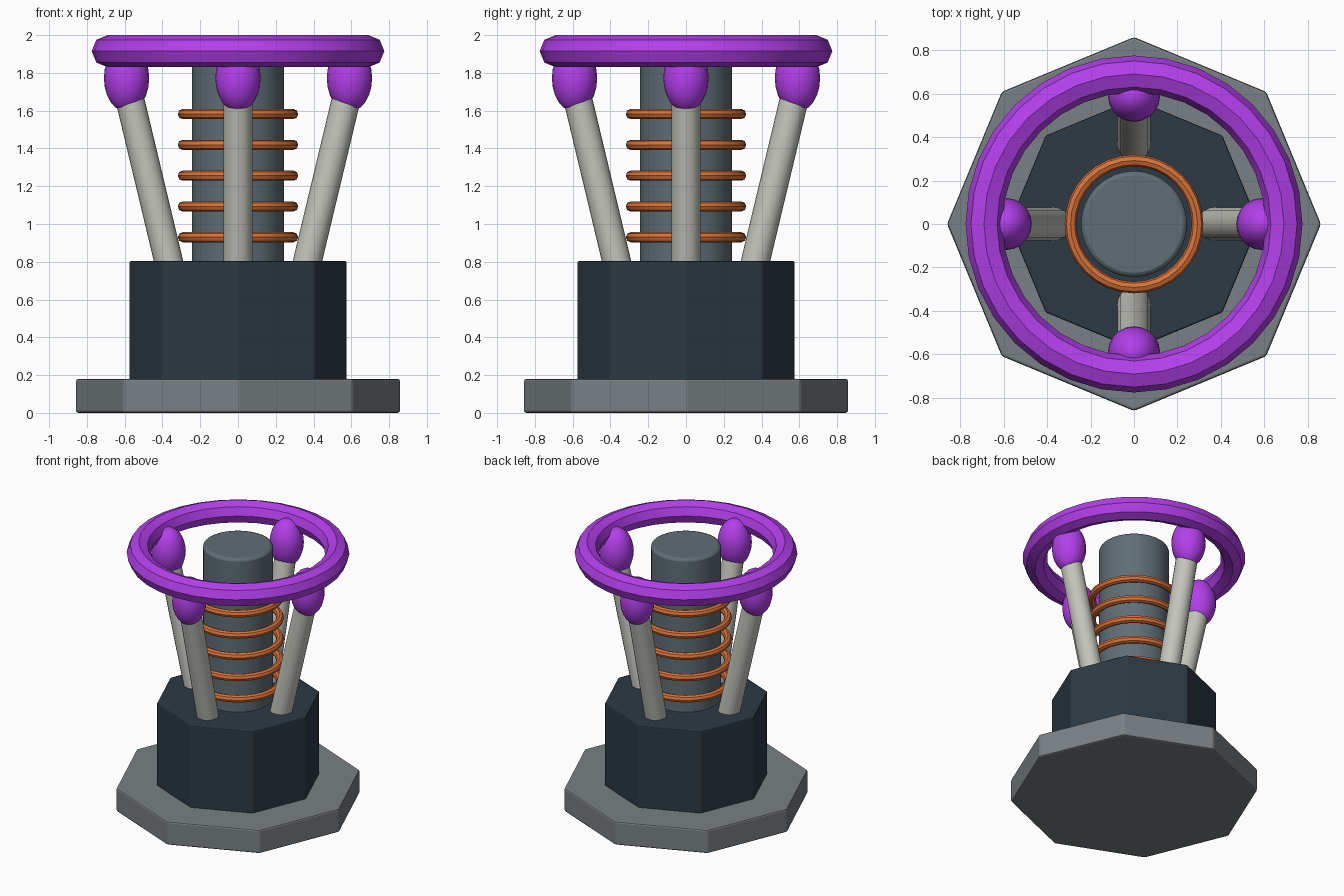
import bpy
from math import cos, sin, pi, radians
from mathutils import Vector

if "Cube" in bpy.data.objects:
    bpy.data.objects.remove(bpy.data.objects["Cube"])


def material(name, rgb):
    m = bpy.data.materials.new(name)
    m.diffuse_color = (*rgb, 1)
    m.use_nodes = True
    m.node_tree.nodes["Principled BSDF"].inputs["Base Color"].default_value = m.diffuse_color
    return m


STONE = material("stone_grey", (0.19, 0.215, 0.23))
DARK = material("dark_blue_grey", (0.026, 0.041, 0.058))
STEEL = material("steel", (0.115, 0.155, 0.18))
COPPER = material("copper", (0.70, 0.17, 0.04))
PALE = material("pale_metal", (0.55, 0.56, 0.50))
PURPLE = material("purple", (0.45, 0.05, 0.83))


def finish(name, mat, smooth=None, bevel=0):
    ob = bpy.context.object
    ob.name = name
    ob.data.materials.append(mat)
    if smooth:
        bpy.ops.object.shade_smooth_by_angle(angle=radians(smooth))
    if bevel:
        mod = ob.modifiers.new("edge_bevel", 'BEVEL')
        mod.width, mod.segments, mod.limit_method = bevel, 2, 'ANGLE'
    return ob


def column(name, mat, radius, z0, z1, sides, smooth=None, bevel=0):
    bpy.ops.mesh.primitive_cylinder_add(vertices=sides, radius=radius, depth=z1 - z0,
                                        location=(0, 0, (z0 + z1) / 2))
    return finish(name, mat, smooth, bevel)


def ring(name, mat, major, minor, z, segments):
    bpy.ops.mesh.primitive_torus_add(major_radius=major, minor_radius=minor, location=(0, 0, z),
                                     major_segments=segments, minor_segments=8)
    return finish(name, mat, 30)


# Octagonal foot and housing, round core
column("base_plate", STONE, 0.86, 0.0, 0.18, 8, bevel=0.012)
column("housing", DARK, 0.575, 0.17, 0.805, 8, bevel=0.008)
column("core", STEEL, 0.244, 0.78, 1.98, 32, smooth=30, bevel=0.02)

# Coils around the core
for i in range(5):
    ring(f"coil_{i + 1}", COPPER, 0.292, 0.027, 0.93 + i * 0.163, 32)

# Leaning rods with egg-shaped knobs
for i in range(4):
    a = i * pi / 2
    out = Vector((cos(a), sin(a), 0))
    low = out * 0.355 + Vector((0, 0, 0.75))
    high = out * 0.60 + Vector((0, 0, 1.775))
    axis = high - low
    bpy.ops.mesh.primitive_cylinder_add(vertices=20, radius=0.076, depth=axis.length,
                                        location=(low + high) / 2,
                                        rotation=axis.to_track_quat('Z', 'Y').to_euler())
    finish(f"rod_{i + 1}", PALE, 30)
    bpy.ops.mesh.primitive_uv_sphere_add(segments=20, ring_count=12, radius=1,
                                         location=out * 0.59 + Vector((0, 0, 1.772)))
    bpy.context.object.scale = (0.12, 0.12, 0.178)
    finish(f"knob_{i + 1}", PURPLE, 40)

# Top ring
ring("top_ring", PURPLE, 0.69, 0.085, 1.915, 32)
